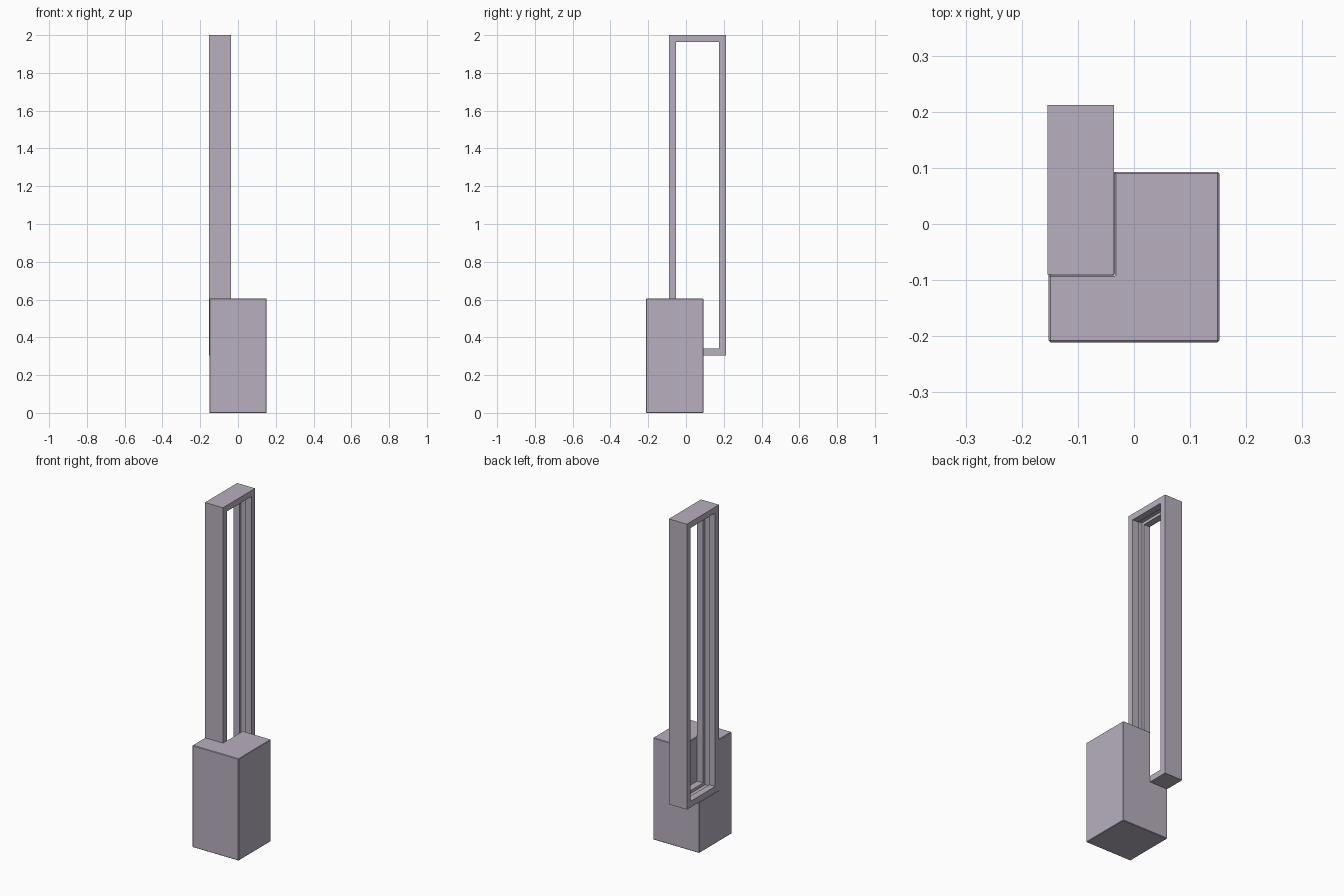
import bpy
import bmesh

old = bpy.data.objects.get("Cube")
if old:
    bpy.data.objects.remove(old, do_unlink=True)

# Single flat colour
COLOUR = (0.48, 0.43, 0.52, 1.0)
mauve = bpy.data.materials.new("pale mauve")
mauve.use_nodes = True
mauve.diffuse_color = COLOUR
shader = next(n for n in mauve.node_tree.nodes if n.type == "BSDF_PRINCIPLED")
shader.inputs["Base Color"].default_value = COLOUR


def make_object(name, bm):
    bmesh.ops.recalc_face_normals(bm, faces=bm.faces[:])
    mesh = bpy.data.meshes.new(name)
    bm.to_mesh(mesh)
    bm.free()
    mesh.materials.append(mauve)
    obj = bpy.data.objects.new(name, mesh)
    bpy.context.collection.objects.link(obj)
    return obj


def make_box(name, low, high):
    bm = bmesh.new()
    bmesh.ops.create_cube(bm, size=1)
    for v in bm.verts:
        v.co = [(a + b) / 2 + c * (b - a) for a, b, c in zip(low, high, v.co)]
    return make_object(name, bm)


# Frame extents, shared by the frame and its socket
X0, X1 = -0.154, -0.036
Y0, Y1 = -0.09, 0.212
Z0, Z1 = 0.305, 2.0

# Base block with a corner socket that holds the frame
base = make_box("base_block", (-0.152, -0.211, 0), (0.152, 0.093, 0.605))
cutter = make_box("socket_cutter", (-0.3, Y0 - 0.001, Z0 - 0.001), (X1 + 0.001, 0.3, 0.8))
cutter.hide_render = True
cut = base.modifiers.new("socket", "BOOLEAN")
cut.operation = "DIFFERENCE"
cut.solver = "EXACT"
cut.object = cutter
with bpy.context.temp_override(object=base, active_object=base, selected_objects=[base]):
    bpy.ops.object.modifier_apply(modifier="socket")
bpy.data.objects.remove(cutter, do_unlink=True)

edge = base.modifiers.new("small_bevel", "BEVEL")
edge.width = 0.003
edge.segments = 1
edge.limit_method = "ANGLE"

# Tall loop frame: closed cross-section of (x, inset), with a groove on the inside
WALL, GROOVE = 0.036, 0.017
third = (X1 - X0) / 3
section = [
    (X0, 0), (X0, WALL),
    (X0 + third, WALL), (X0 + third, WALL - GROOVE),
    (X1 - third, WALL - GROOVE), (X1 - third, WALL),
    (X1, WALL), (X1, 0),
]
bm = bmesh.new()
rings = [
    [bm.verts.new((x, y, z)) for y, z in (
        (Y0 + d, Z0 + d), (Y1 - d, Z0 + d), (Y1 - d, Z1 - d), (Y0 + d, Z1 - d))]
    for x, d in section
]
for i, ring in enumerate(rings):
    following = rings[(i + 1) % len(rings)]
    for k in range(4):
        n = (k + 1) % 4
        bm.faces.new((ring[k], ring[n], following[n], following[k]))
make_object("loop_frame", bm)
